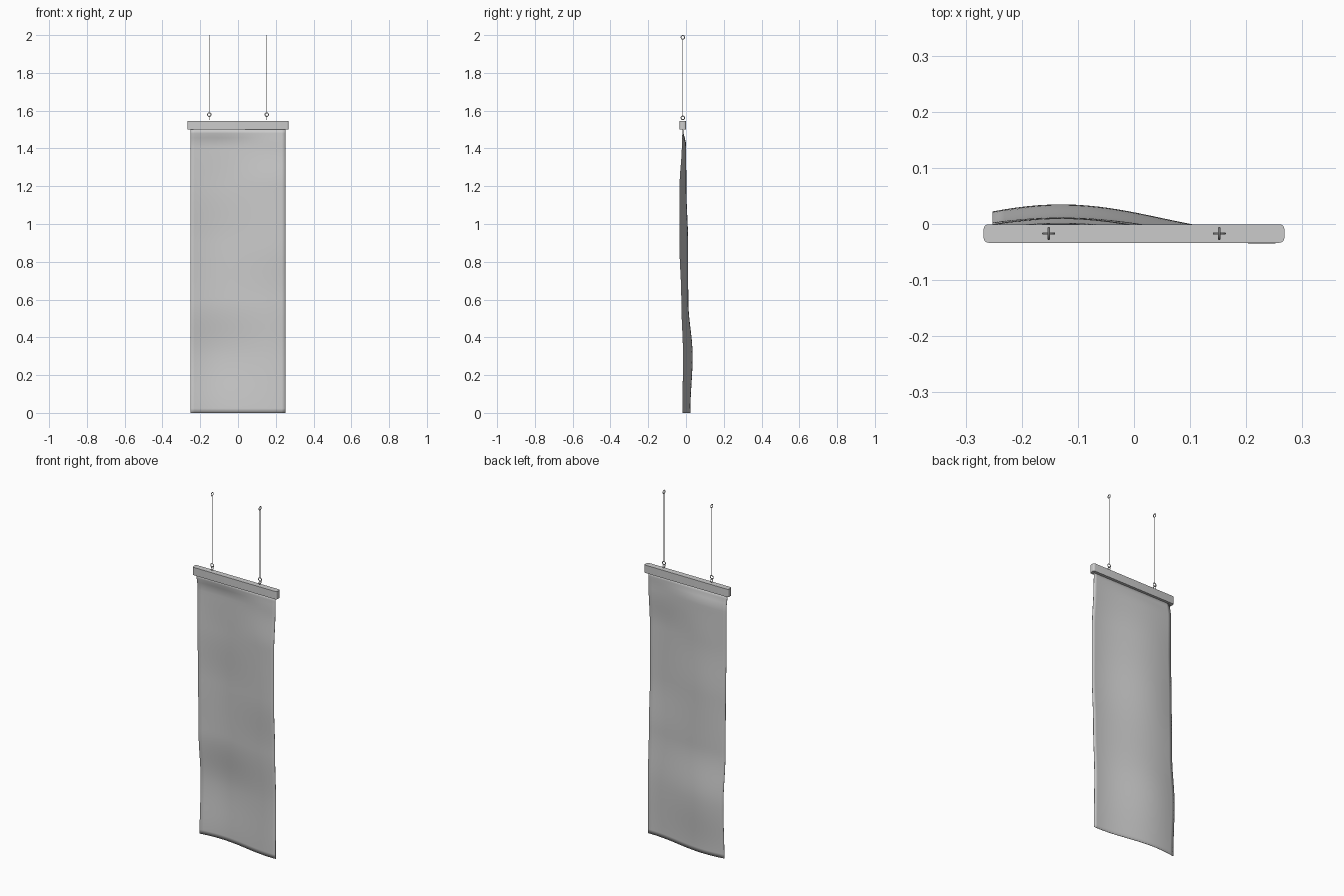
import bpy, bmesh, math
from mathutils import Matrix

if "Cube" in bpy.data.objects:
    bpy.data.objects.remove(bpy.data.objects["Cube"])

grey = bpy.data.materials.new("light grey")
grey.diffuse_color = (0.6, 0.6, 0.6, 1)
grey.use_nodes = True
grey.node_tree.nodes["Principled BSDF"].inputs["Base Color"].default_value = grey.diffuse_color

BAR_Y = -0.017


def finish(bm, name, smooth=True):
    bmesh.ops.recalc_face_normals(bm, faces=bm.faces)
    me = bpy.data.meshes.new(name)
    bm.to_mesh(me)
    bm.free()
    me.materials.append(grey)
    ob = bpy.data.objects.new(name, me)
    bpy.context.collection.objects.link(ob)
    if smooth:
        bpy.ops.object.select_all(action='DESELECT')
        bpy.context.view_layer.objects.active = ob
        ob.select_set(True)
        bpy.ops.object.shade_smooth_by_angle(angle=math.radians(35))
    return ob


def smooth_table(z, table):
    # cosine interpolation between (z, value) pairs
    for (z0, v0), (z1, v1) in zip(table, table[1:]):
        if z <= z1:
            t = (1 - math.cos(math.pi * (z - z0) / (z1 - z0))) / 2
            return v0 + (v1 - v0) * t
    return table[-1][1]


# hanging cloth: front and rear limits of the drape by height
FRONT = [(0, -0.018), (0.3, -0.015), (0.6, -0.024), (0.9, -0.034), (1.2, -0.033), (1.42, -0.021), (1.5, -0.018)]
REAR = [(0, 0.022), (0.3, 0.034), (0.6, 0.011), (0.9, 0.010), (1.2, 0.001), (1.42, -0.001), (1.5, -0.016)]


def drape(x, z):
    lo, hi = smooth_table(z, FRONT), smooth_table(z, REAR)
    wave = math.cos(math.pi * (x + 0.13) / 0.36)
    return (lo + hi) / 2 + (hi - lo) / 2 * wave


bm = bmesh.new()
NX, NZ, W, H = 24, 64, 0.252, 1.503
grid = [[bm.verts.new((x, drape(x, z), z))
         for x in (-W + 2 * W * i / NX for i in range(NX + 1))]
        for z in (H * j / NZ for j in range(NZ + 1))]
for j in range(NZ):
    for i in range(NX):
        bm.faces.new((grid[j][i], grid[j][i + 1], grid[j + 1][i + 1], grid[j + 1][i]))
cloth = finish(bm, "banner_cloth")
solid = cloth.modifiers.new("thickness", 'SOLIDIFY')
solid.thickness = 0.002
solid.offset = 0

# top bar with rounded upright edges
bm = bmesh.new()
bmesh.ops.create_cube(bm, size=1, matrix=Matrix.Translation((0, BAR_Y, 1.5225))
                      @ Matrix.Diagonal((0.536, 0.033, 0.045, 1)))
upright = [e for e in bm.edges if abs(e.verts[0].co.z - e.verts[1].co.z) > 0.01]
bmesh.ops.bevel(bm, geom=upright, offset=0.009, segments=5, profile=0.5, affect='EDGES')
finish(bm, "top_bar")


def ring(name, x, z, across_x, major=0.0095, minor=0.0022):
    # small upright ring lying in the xz plane (across_x) or the yz plane
    bm = bmesh.new()
    n, m = 24, 10
    rows = []
    for i in range(n):
        a = 2 * math.pi * i / n
        row = []
        for k in range(m):
            b = 2 * math.pi * k / m
            r = major + minor * math.cos(b)
            u, v, w = r * math.cos(a), minor * math.sin(b), r * math.sin(a)
            px, py = (u, v) if across_x else (v, u)
            row.append(bm.verts.new((x + px, BAR_Y + py, z + w)))
        rows.append(row)
    for i in range(n):
        for k in range(m):
            i2, k2 = (i + 1) % n, (k + 1) % m
            bm.faces.new((rows[i][k], rows[i2][k], rows[i2][k2], rows[i][k2]))
    finish(bm, name)


# two hanging wires with linked rings
for side, x in (("left", -0.152), ("right", 0.152)):
    ring(side + "_bar_eye", x, 1.562, False)
    ring(side + "_wire_loop", x, 1.579, True)
    ring(side + "_ceiling_eye", x, 1.988, False)
    bm = bmesh.new()
    bmesh.ops.create_cone(bm, cap_ends=True, segments=10, radius1=0.0018, radius2=0.0018,
                          depth=0.39, matrix=Matrix.Translation((x, BAR_Y, 1.784)))
    finish(bm, side + "_wire")
